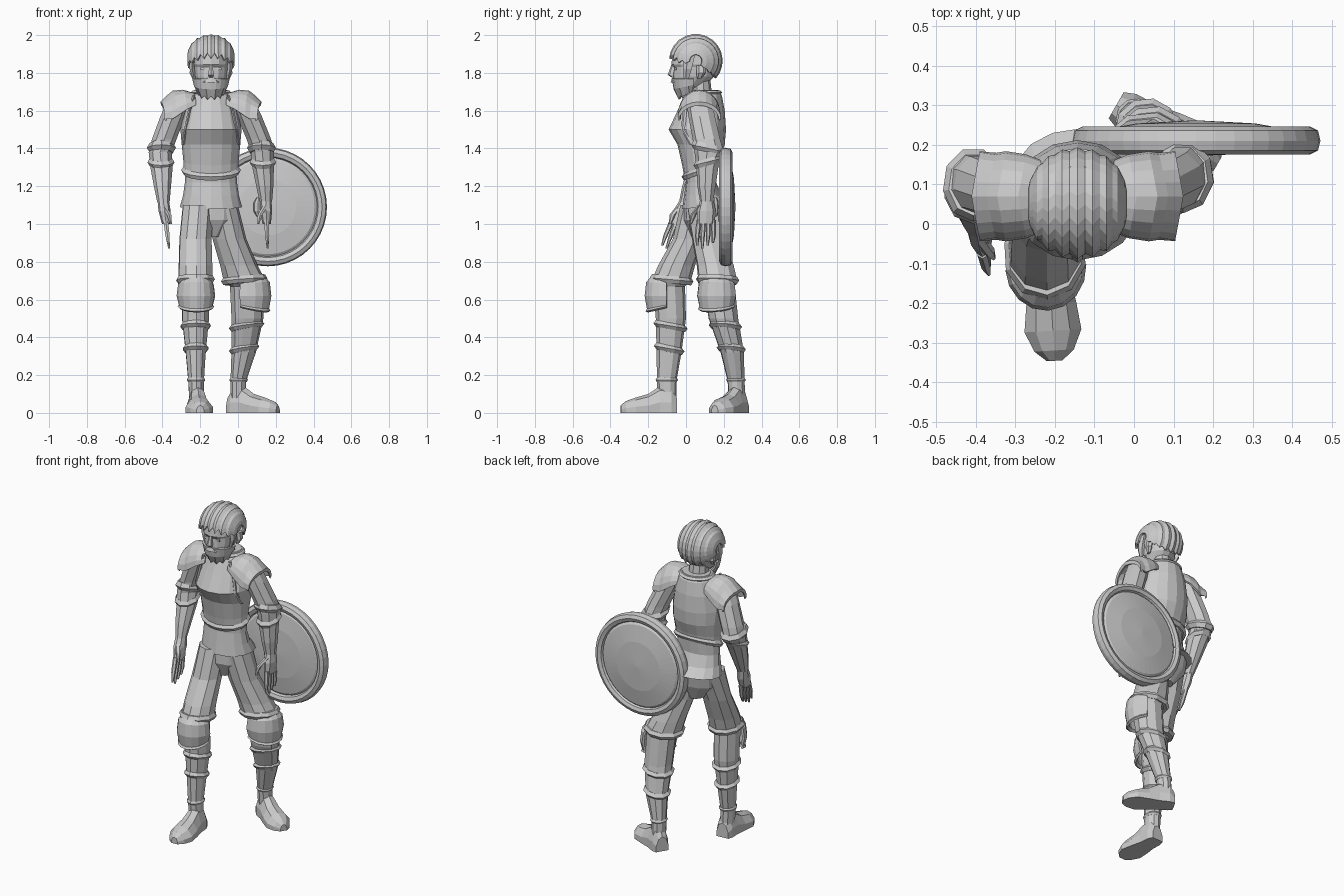
import bpy, bmesh, math
from mathutils import Vector

old = bpy.data.objects.get("Cube")
if old:
    bpy.data.objects.remove(old, do_unlink=True)

steel = bpy.data.materials.new("plain grey")
steel.use_nodes = True
GREY = (.6, .6, .6, 1)
steel.diffuse_color = GREY
steel.node_tree.nodes["Principled BSDF"].inputs["Base Color"].default_value = GREY

FRONT = -math.pi / 2
FULL = 2 * math.pi
CX, CY = -.143, .07          # axis of the upper body
SIDES = (("right", -1), ("left", 1))


def skin(name, rings, closed=True, cap=True, thick=0):
    """Bridge equal-length rings of points into one flat-shaded mesh."""
    bm = bmesh.new()
    loops = [[bm.verts.new(p) for p in ring] for ring in rings]
    count = len(loops[0])
    for low, high in zip(loops, loops[1:]):
        for i in range(count if closed else count - 1):
            j = (i + 1) % count
            bm.faces.new((low[i], low[j], high[j], high[i]))
    if closed and cap:
        bm.faces.new(loops[0])
        bm.faces.new(loops[-1])
    bmesh.ops.recalc_face_normals(bm, faces=bm.faces)
    mesh = bpy.data.meshes.new(name)
    bm.to_mesh(mesh)
    bm.free()
    mesh.materials.append(steel)
    obj = bpy.data.objects.new(name, mesh)
    bpy.context.collection.objects.link(obj)
    if thick:
        mod = obj.modifiers.new("thickness", 'SOLIDIFY')
        mod.thickness, mod.offset = thick, 0
    return obj


def oval(x, y, z, rx, ry, dip=0, n=10, face=FRONT, arc=FULL):
    """Horizontal oval (or part of one), lowered by dip on its facing side."""
    points = []
    steps = n if arc == FULL else n + 1
    for i in range(steps):
        t = arc * (i / n - (0 if arc == FULL else .5))
        points.append((x + rx * math.cos(face + t), y + ry * math.sin(face + t),
                       z - dip * math.cos(t)))
    return points


def tube(name, rings, n=10, face=FRONT, arc=FULL, thick=0):
    return skin(name, [oval(*r, n=n, face=face, arc=arc) for r in rings],
                closed=arc == FULL, thick=thick)


def section(rings, z):
    """Section of a tube at height z."""
    for a, b in zip(rings, rings[1:]):
        if b[2] <= z <= a[2]:
            f = (a[2] - z) / (a[2] - b[2])
            return [u + (v - u) * f for u, v in zip(a[:5], b[:5])]


def band(name, rings, z, grow=.012, height=.02, dip=0, face=FRONT, n=10):
    """Raised trim around a tube."""
    x, y, z, rx, ry = section(rings, z)
    tube(name, [(x, y, z + k * height, rx + g, ry + g, dip)
                for k, g in ((1, 0), (0, grow), (-1, 0))], n, face)


def body(rings):
    """Move rings from body axis to world."""
    return [(x + CX, y + CY, *rest) for x, y, *rest in rings]


# Torso: tunic, breastplate and trims
tunic = body([(0, .01, 1.36, .13, .09), (0, .01, 1.22, .138, .08),
              (0, .02, 1.15, .148, .1), (0, .04, 1.09, .165, .13, .01)])
tube("tunic", tunic, 16)
plate = body([(0, .03, 1.71, .085, .07), (0, .02, 1.68, .11, .1), (0, .01, 1.6, .14, .125),
              (0, -.01, 1.5, .162, .152), (0, .01, 1.42, .155, .125),
              (0, .01, 1.33, .146, .1, .02), (0, .01, 1.28, .146, .09, .03)])
tube("breastplate", plate, 16)
band("breastplate_hem", plate, 1.285, dip=.035, n=16)
band("collar", plate, 1.695, height=.012, n=16)
tube("pelvis", body([(0, .03, 1.12, .145, .11), (0, .02, 1.02, .135, .1),
                     (0, .02, .93, .05, .06)]), 12)

# Neck and head
tube("neck", body([(0, 0, 1.8, .055, .055), (0, .01, 1.66, .062, .06)]), 10)
tube("head", body([(0, 0, 1.96, .06, .08), (0, -.015, 1.9, .098, .125),
                   (0, -.02, 1.845, .1, .128), (0, -.025, 1.83, .093, .112),
                   (0, -.03, 1.78, .088, .11), (0, -.055, 1.73, .066, .083),
                   (0, -.075, 1.7, .035, .05)]), 14)
tube("nose", body([(0, -.135, 1.845, .009, .012), (0, -.147, 1.79, .017, .02),
                   (0, -.135, 1.775, .012, .01)]), 6)
tube("moustache", body([(0, -.125, 1.772, .025, .02), (0, -.125, 1.75, .048, .026)]), 8)
beard = []
for z, r, dip in ((1.77, .094, 0), (1.735, .085, .02), (1.7, .06, .022)):
    beard.append(oval(CX, CY - .045, z, r, r, dip, 12, arc=math.pi * 1.1))
beard[-1] = [(x, y, z - .018 * (i % 2)) for i, (x, y, z) in enumerate(beard[-1])]
skin("beard", beard, closed=False, thick=.012)
for side, s in SIDES:
    tube(side + "_ear", body([(s * .095, .01, 1.84, .014, .025),
                              (s * .1, .01, 1.8, .016, .025),
                              (s * .092, 0, 1.77, .008, .012)]), 6)
    tube(side + "_sideburn", body([(s * .098, -.05, 1.9, .016, .035),
                                   (s * .1, -.06, 1.82, .014, .025),
                                   (s * .085, -.07, 1.75, .005, .01)]), 5)
    tube(side + "_eye", body([(s * .042, -.126, 1.828, .016, .008),
                              (s * .042, -.126, 1.815, .016, .008)]), 6)

# Hair: fluted cap with strips running from brow to nape
strips, locks = 9, []
for i in range(2 * strips + 1):
    u = math.radians(80) * (i / strips - 1)
    ridge = i % 2
    size = .137 if ridge else .129
    start = math.radians(5 if ridge else 18) - .4 * abs(math.sin(u)) ** 3
    end = math.radians(222 if ridge else 216)
    lock = []
    for k in range(15):
        v = start + (end - start) * k / 14
        r = size * math.cos(u) ** .8
        lock.append((CX + .122 * math.sin(u), .052 - r * math.cos(v),
                     1.864 + r * math.sin(v)))
    locks.append(lock)
skin("hair", locks, closed=False, thick=.01)

# Shoulder guards and armhole trims
for side, s in SIDES:
    rings = []
    for d, top, ry, drop in ((.1, 1.69, .08, .06), (.15, 1.705, .1, .1), (.2, 1.7, .108, .13),
                             (.225, 1.68, .104, .125), (.262, 1.645, .112, .085),
                             (.258, 1.628, .108, .08)):
        arc = [math.pi * k / 10 for k in range(11)]
        rings.append([(CX + s * (d - .02 * abs(math.cos(a))), CY + ry * math.cos(a),
                       top - drop + drop * math.sin(a)) for a in arc])
    skin(side + "_shoulder_guard", rings, closed=False, thick=.012)
    path = body([(s * .09, -.075, 1.68, .008, .012), (s * .115, -.075, 1.6, .008, .012),
                 (s * .135, -.085, 1.5, .008, .012), (s * .148, -.04, 1.42, .008, .012)])
    tube(side + "_armhole_trim", path, 5)

# Arms: sleeve, elbow cuff, forearm, palm, fingers
ARMS = {
    "right": [(-.31, .07, 1.66, .06, .07), (-.345, .085, 1.57, .067, .072),
              (-.39, .1, 1.45, .066, .075), (-.412, .1, 1.38, .062, .08),
              (-.405, .07, 1.3, .06, .062), (-.4, .03, 1.2, .046, .05),
              (-.395, 0, 1.12, .034, .036)],
    "left": [(.025, .07, 1.66, .06, .07), (.06, .085, 1.57, .067, .072),
             (.11, .11, 1.45, .066, .075), (.13, .125, 1.38, .062, .08),
             (.133, .115, 1.3, .058, .06), (.142, .11, 1.2, .046, .05),
             (.147, .11, 1.12, .034, .036)]}
LEAN = {"right": Vector((.03, -.09)), "left": Vector((.01, -.01))}
for side, s in SIDES:
    arm = ARMS[side]
    tube(side + "_arm", arm, 9)
    band(side + "_elbow_cuff", arm, 1.4, .015, .025, -.02, n=9)
    band(side + "_forearm_cuff", arm, 1.33, .012, .02, .02, n=9)
    x, y, z = arm[-1][:3]
    lean = LEAN[side]

    def bone(part, *joints, n=6):
        """Hand part from (down, sideways, thickness, width) joints."""
        tube(side + part, [(x + lean.x * d * 4, y + lean.y * d * 4 + w, z - d, rx, ry)
                           for d, w, rx, ry in joints], n)

    bone("_palm", (-.02, 0, .03, .032), (.05, 0, .032, .05), (.12, 0, .022, .046), n=8)
    for i in range(4):
        w = (i - 1.5) * .025
        reach = .25 - .015 * abs(i - 1)
        bone("_finger", (.1, w, .014, .014), (.18, w * 1.15, .013, .012),
             (reach, w * 1.1, .005, .006))
    tube(side + "_thumb", [(x, y - .03, z - .02, .016, .018),
                           (x - s * .03, y - .07, z - .07, .014, .016),
                           (x - s * .04, y - .085, z - .12, .006, .007)], 6)

# Legs: trousers, greaves, knee guards, boots
LEGS = {
    "right": [(-.21, .07, 1.1, .085, .1), (-.225, .015, .92, .088, .085),
              (-.225, -.05, .78, .092, .098), (-.225, -.078, .7, .094, .104),
              (-.224, -.09, .67, .076, .085), (-.225, -.08, .5, .074, .08),
              (-.224, -.09, .32, .055, .066), (-.222, -.102, .17, .043, .052),
              (-.22, -.1, .08, .04, .05)],
    "left": [(-.085, .1, 1.1, .085, .1), (-.045, .12, .92, .09, .09),
             (.005, .155, .78, .1, .1), (.035, .168, .7, .112, .105),
             (.045, .175, .67, .088, .085), (.05, .198, .5, .085, .08),
             (.03, .245, .32, .065, .063), (.002, .265, .17, .042, .046),
             (0, .27, .08, .04, .045)]}
BOOTS = {"right": ((-.218, -.05), FRONT + .06), "left": ((-.045, .3), math.radians(-30))}
for side, s in SIDES:
    leg = LEGS[side]
    heel, face = BOOTS[side]
    tube(side + "_leg", leg, 10, face)
    band(side + "_trouser_cuff", leg, .705, .012, .02, -.01, face)
    for z in (.46, .34):
        band(side + "_greave_band", leg, z, .014, .018, -.015, face)
    band(side + "_ankle_hem", leg, .175, .007, .012, 0, face)
    x, y, _, rx, ry = section(leg, .64)
    x, y = x + .02 * math.cos(face), y + .02 * math.sin(face)
    guard = [(x, y, z, rx + g, ry + g, dip) for z, g, dip in
             ((.705, -.01, -.01), (.68, .012, -.01), (.62, .02, 0),
              (.57, .008, .02), (.56, .016, .025))]
    tube(side + "_knee_guard", guard, 8, face, math.pi, .014)

    # Boot: cross-sections marching from heel to toe
    ahead = Vector((math.cos(face), math.sin(face), 0))
    across = Vector((-ahead.y, ahead.x, 0))
    rings = []
    for step, w, h in ((0, .038, .09), (.03, .05, .14), (.09, .052, .14), (.15, .063, .1),
                       (.22, .072, .08), (.27, .05, .062), (.296, .02, .04)):
        origin = Vector((*heel, 0)) + ahead * step
        rings.append([origin + across * w * a + Vector((0, 0, h * b)) for a, b in
                      ((-1, 0), (1, 0), (1, .4), (.6, .85), (0, 1), (-.6, .85), (-1, .4))])
    skin(side + "_boot", rings)

# Round shield behind the left arm: lathed profile of (radius, depth)
profile = ((.001, .172), (.15, .178), (.25, .192), (.262, .2), (.268, .184), (.288, .176),
           (.308, .186), (.314, .21), (.308, .236), (.288, .246), (.268, .238),
           (.262, .226), (.25, .236), (.15, .254), (.001, .262))
rings = [[(.157 + r * math.cos(FULL * k / 40), depth, 1.09 + r * math.sin(FULL * k / 40))
          for k in range(40)] for r, depth in profile]
skin("shield", rings)
tube("shield_grip", [(.11, .15, 1.14, .012, .015), (.105, .15, 1.11, .024, .025),
                     (.105, .15, 1.07, .024, .025), (.11, .15, 1.04, .012, .015)], 8)
